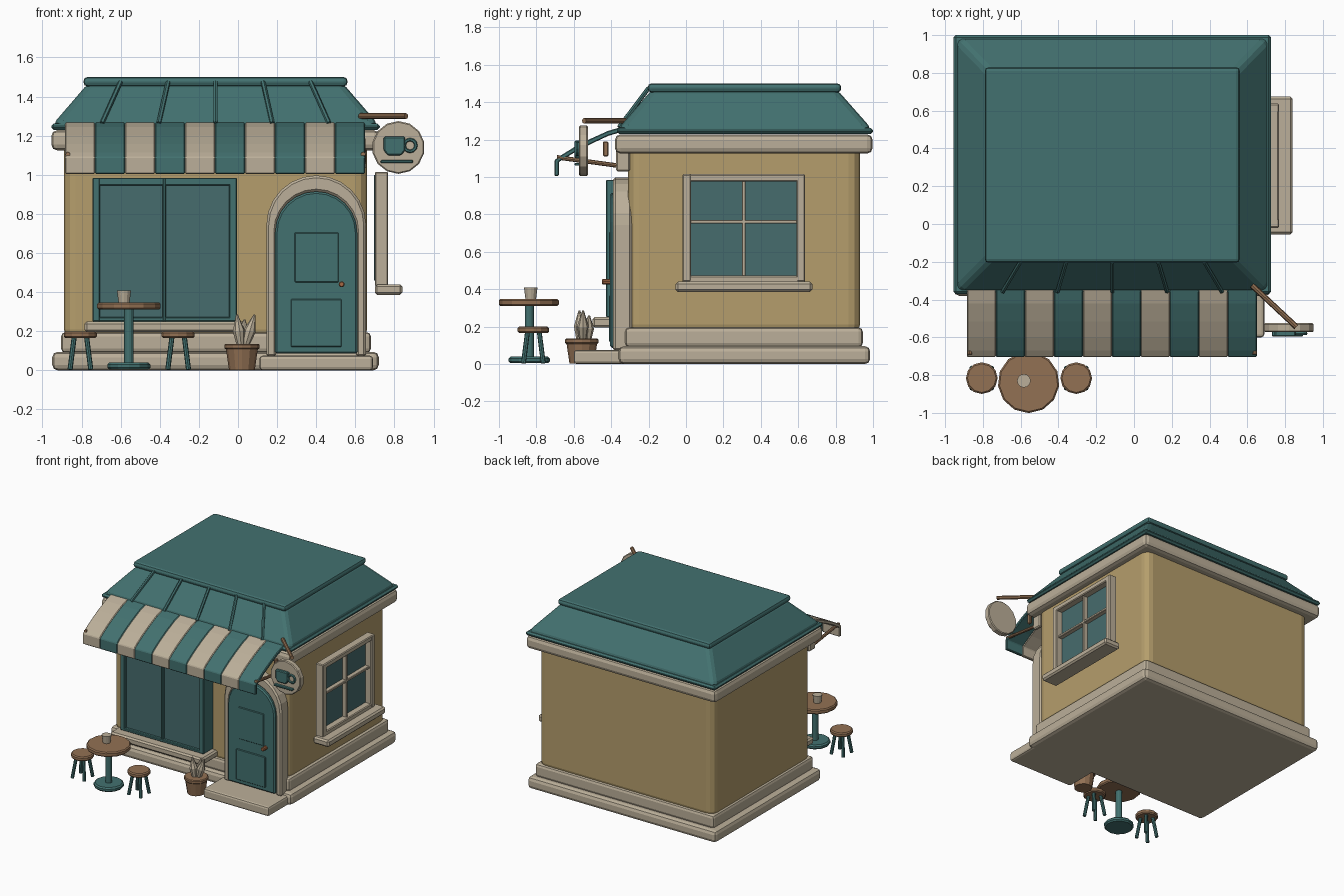
import bpy, bmesh, math
from mathutils import Vector

if "Cube" in bpy.data.objects:
    bpy.data.objects.remove(bpy.data.objects["Cube"])


def material(name, rgb):
    m = bpy.data.materials.new(name)
    m.use_nodes = True
    m.diffuse_color = (*rgb, 1)
    m.node_tree.nodes["Principled BSDF"].inputs["Base Color"].default_value = (*rgb, 1)
    return m


TEAL = material("teal paint", (0.055, 0.165, 0.16))
GLASS = material("grey teal glass", (0.062, 0.15, 0.155))
CREAM = material("cream stone", (0.5, 0.43, 0.32))
WALL = material("tan plaster", (0.46, 0.34, 0.15))
WOOD = material("brown wood", (0.29, 0.165, 0.088))
COPPER = material("copper", (0.38, 0.14, 0.06))


def finish(name, bm, mat, bevel=0, seg=1):
    bmesh.ops.recalc_face_normals(bm, faces=bm.faces)
    me = bpy.data.meshes.new(name)
    bm.to_mesh(me)
    bm.free()
    me.materials.append(mat)
    ob = bpy.data.objects.new(name, me)
    bpy.context.collection.objects.link(ob)
    if bevel:
        mod = ob.modifiers.new("bevel", "BEVEL")
        mod.width, mod.segments = bevel, seg
        mod.limit_method, mod.angle_limit = "ANGLE", 0.6
    return ob


def box(name, x, y, z, mat, bevel=0, seg=1, top=None):
    """Box from ranges; top gives different x and y ranges at the top."""
    bm = bmesh.new()
    bmesh.ops.create_cube(bm, size=1)
    for v in bm.verts:
        i, j, k = (int(c > 0) for c in v.co)
        tx, ty = top if top and k else (x, y)
        v.co = (tx[i], ty[j], z[k])
    return finish(name, bm, mat, bevel, seg)


def rod(name, a, b, r, mat, r2=None, n=12, bevel=0):
    """Cylinder or cone between two points."""
    a, b = Vector(a), Vector(b)
    bm = bmesh.new()
    bmesh.ops.create_cone(bm, cap_ends=True, segments=n, radius1=r,
                          radius2=r if r2 is None else r2, depth=(b - a).length)
    turn = (b - a).to_track_quat("Z", "Y")
    for v in bm.verts:
        v.co = turn @ v.co + (a + b) / 2
    return finish(name, bm, mat, bevel)


def prism(name, pts, axis, lo, hi, mat, bevel=0):
    """Extrude a flat outline along x or y."""
    def place(u, w, t):
        return (t, u, w) if axis == "x" else (u, t, w)
    bm = bmesh.new()
    face = bm.faces.new([bm.verts.new(place(u, w, lo)) for u, w in pts])
    new = bmesh.ops.extrude_face_region(bm, geom=[face])["geom"]
    shift = Vector(place(0, 0, hi - lo))
    bmesh.ops.translate(bm, vec=shift, verts=[g for g in new if isinstance(g, bmesh.types.BMVert)])
    return finish(name, bm, mat, bevel)


def arch(cx, r, bottom, spring, n=12):
    pts = [(cx + r * math.cos(math.pi * i / n), spring + r * math.sin(math.pi * i / n))
           for i in range(n + 1)]
    return [(cx + r, bottom)] + pts + [(cx - r, bottom)]


# Building shell
box("foundation", (-.95, .72), (-.36, .985), (0, .095), CREAM, .028, 2)
box("plinth", (-.905, .68), (-.325, .945), (.09, .195), CREAM, .022, 2)
walls = box("walls", (-.89, .66), (-.31, .93), (.15, 1.2), WALL, .06, 3)
box("cornice", (-.955, .725), (-.38, .998), (1.125, 1.228), CREAM, .03, 2)

# Roof: lip, sloped hip, raised cap and front seams
box("roof_lip", (-.955, .725), (-.37, 1), (1.23, 1.262), TEAL, .012)
box("roof_slope", (-.95, .72), (-.365, .995), (1.255, 1.47), TEAL, .03, 2,
    top=((-.765, .535), (-.18, .805)))
box("roof_cap", (-.79, .56), (-.205, .83), (1.452, 1.5), TEAL, .02, 2)
for i in range(-2, 3):
    rod("roof_seam", (-.115 + i * .29, -.358, 1.265), (-.115 + i * .243, -.2, 1.475), .012, TEAL, n=6)

# Striped awning
outer = [(-.33, 1.272), (-.42, 1.245), (-.515, 1.202), (-.6, 1.158), (-.67, 1.115),
         (-.703, 1.09), (-.703, 1.005)]
inner = [(-.68, 1.005), (-.68, 1.08), (-.655, 1.095), (-.59, 1.135), (-.505, 1.178),
         (-.415, 1.22), (-.33, 1.245)]
width = 1.535 / 10
for i in range(10):
    x = -.885 + i * width
    prism("awning_stripe", outer + inner, "x", x, x + width, TEAL if i % 2 else CREAM, .005)
for x in (-.87, .64):
    box("awning_bracket", (x - .015, x + .015), (-.375, -.3), (1.03, 1.2), CREAM, .008)
    rod("awning_arm", (x, -.36, 1.06), (x, -.69, 1.105), .012, WOOD, n=8)
    box("awning_joint", (x - .012, x + .012), (-.445, -.415), (1.11, 1.19), WOOD, .006)

# Arched door
outside = arch(.4, .255, .07, .742)
inside = arch(.4, .205, .07, .71)
prism("door_frame", outside + inside[::-1], "y", -.39, -.29, CREAM, .012)
prism("door", arch(.4, .21, .085, .705), "y", -.405, -.3, TEAL, .01)
box("door_upper_panel", (.29, .515), (-.413, -.4), (.45, .705), TEAL, .004)
box("door_lower_panel", (.27, .53), (-.413, -.4), (.12, .365), TEAL, .004)
rod("door_knob", (.53, -.4, .44), (.53, -.45, .44), .016, COPPER, n=10, bevel=.005)
box("doorstep", (.11, .69), (-.6, -.3), (0, .075), CREAM, .016, 2)

# Front shop window
box("shop_window_glass", (-.73, -.02), (-.405, -.3), (.26, .97), GLASS)
for x in ((-.745, -.705), (-.387, -.368), (-.045, -.005)):
    box("shop_window_post", x, (-.428, -.3), (.25, .985), TEAL, .005)
for z in ((.25, .272), (.945, .985)):
    box("shop_window_rail", (-.745, -.005), (-.427, -.3), z, TEAL, .005)
box("shop_window_sill", (-.785, .035), (-.5, -.3), (.195, .25), CREAM, .012)

# Side window
box("side_window_glass", (.695, .715), (0, .615), (.46, 1), GLASS)
for y in ((-.02, .028), (.59, .637)):
    box("side_window_post", (.7, .768), y, (.44, 1.015), CREAM, .006)
for z in ((.43, .472), (.975, 1.015)):
    box("side_window_rail", (.7, .767), (-.02, .637), z, CREAM, .006)
box("side_window_mullion", (.71, .75), (.299, .319), (.46, .99), CREAM, .004)
box("side_window_crossbar", (.71, .75), (.01, .61), (.75, .77), CREAM, .004)
box("side_window_sill", (.7, .84), (-.055, .675), (.385, .44), CREAM, .012)

# Hanging sign with a cup emblem
rod("sign_pole", (.625, -.325, 1.3), (.86, -.545, 1.3), .015, WOOD, n=8)
rod("sign_disc", (.82, -.525, 1.14), (.82, -.572, 1.14), .135, CREAM, n=14, bevel=.006)
prism("sign_cup", [(.745, 1.195), (.745, 1.125), (.765, 1.1), (.835, 1.1), (.855, 1.125), (.855, 1.195)],
      "y", -.595, -.565, TEAL, .006)
box("sign_saucer", (.73, .895), (-.595, -.565), (1.06, 1.075), TEAL, .004)
bpy.ops.mesh.primitive_torus_add(major_segments=12, minor_segments=6, major_radius=.03, minor_radius=.009,
                                 location=(.88, -.58, 1.15), rotation=(math.pi / 2, 0, 0))
bpy.context.object.name = "sign_cup_handle"
bpy.context.object.data.materials.append(TEAL)

# Table with a cup
tx, ty = -.558, -.838
rod("table_top", (tx, ty, .31), (tx, ty, .348), .163, WOOD, n=13, bevel=.008)
rod("table_leg", (tx, ty, .02), (tx, ty, .315), .024, TEAL)
rod("table_foot", (tx, ty, .004), (tx, ty, .04), .11, TEAL, n=12, bevel=.01)
rod("table_cup", (-.583, -.83, .345), (-.583, -.83, .408), .028, CREAM, r2=.036)

# Two stools
for sx in (-.806, -.306):
    sy = -.816
    rod("stool_seat", (sx, sy, .165), (sx, sy, .2), .084, WOOD, n=12, bevel=.008)
    for i in range(4):
        c, s = math.cos(math.pi * (i / 2 + .25)), math.sin(math.pi * (i / 2 + .25))
        rod("stool_leg", (sx + .075 * c, sy + .075 * s, .004), (sx + .045 * c, sy + .045 * s, .17),
            .013, TEAL, n=8)

# Potted plant
px, py = .02, -.557
rod("pot", (px, py, .002), (px, py, .112), .066, WOOD, r2=.082)
rod("pot_rim", (px, py, .108), (px, py, .136), .09, WOOD, bevel=.006)
for dx, dy, h in ((-.02, -.01, .165), (.05, .005, .165), (.01, .03, .14)):
    base = Vector((px + dx * .3, py + dy, .12))
    tip = base + Vector((dx, dy * .3, h))
    mid = base.lerp(tip, .5)
    rod("plant_leaf_base", base, mid, .018, CREAM, r2=.031, n=8)
    rod("plant_leaf_tip", mid, tip, .031, CREAM, r2=.005, n=8)
